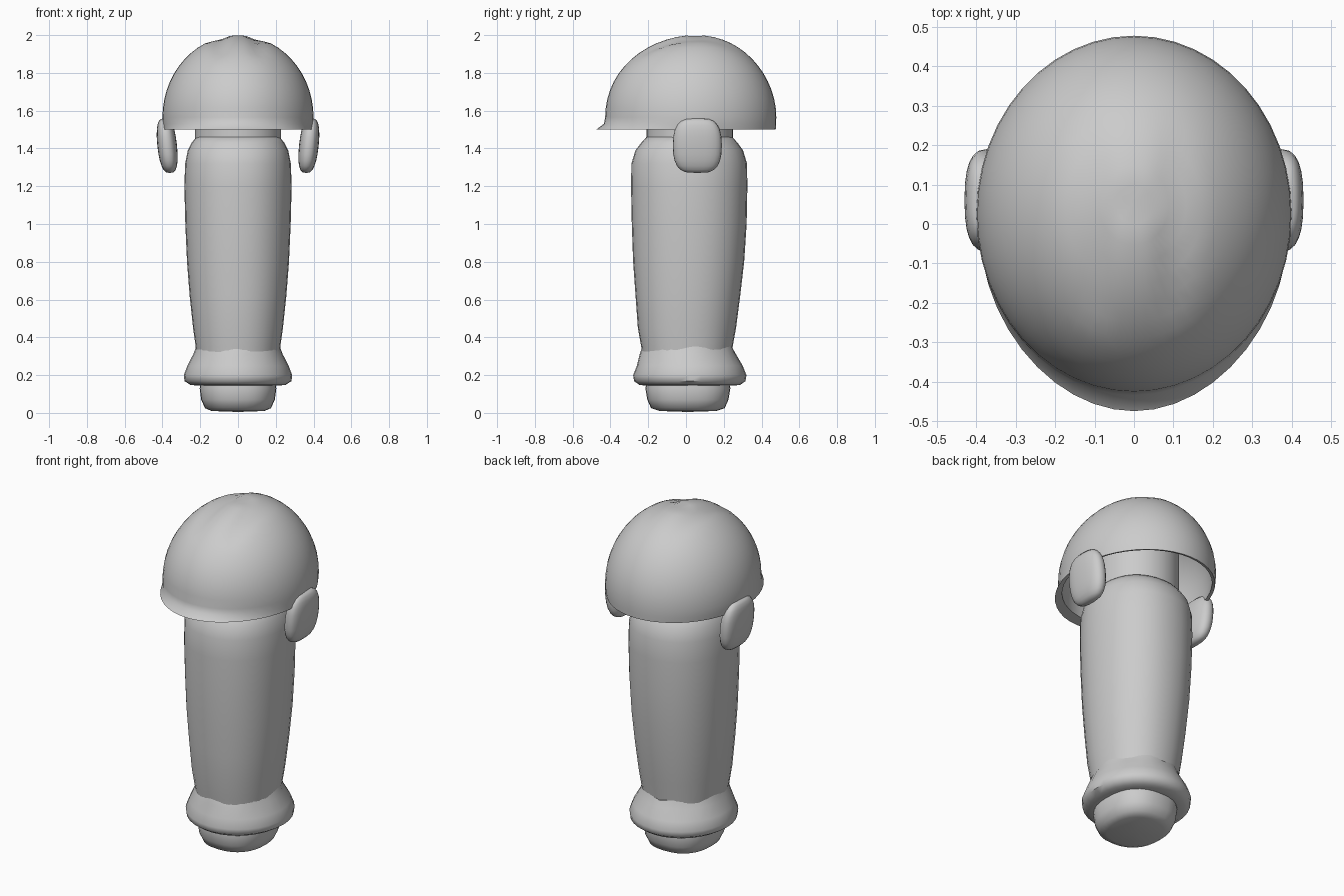
import bpy, bmesh, math

if "Cube" in bpy.data.objects:
    bpy.data.objects.remove(bpy.data.objects["Cube"])

grey = bpy.data.materials.new("plain grey")
grey.use_nodes = True
colour = (0.6, 0.6, 0.6, 1)
grey.diffuse_color = colour
grey.node_tree.nodes["Principled BSDF"].inputs["Base Color"].default_value = colour


def spow(v, e):
    return math.copysign(abs(v) ** e, v)


def loft(name, rings, segs=32, power=2.0, shape=None, angle=50):
    """Stack oval rings (rx, ry, centre y, z); a zero radius closes to a pole."""
    bm = bmesh.new()
    loops = []
    for i, (rx, ry, cy, z) in enumerate(rings):
        if rx == 0:
            loops.append([bm.verts.new((0, cy, z))] * segs)
            continue
        loop = []
        for k in range(segs):
            a = math.tau * k / segs
            p = (rx * spow(math.cos(a), 2 / power),
                 cy + ry * spow(math.sin(a), 2 / power), z)
            loop.append(bm.verts.new(shape(i, a, p) if shape else p))
        loops.append(loop)
    for low, high in zip(loops, loops[1:]):
        for k in range(segs):
            n = (k + 1) % segs
            bm.faces.new(list(dict.fromkeys((low[k], low[n], high[n], high[k]))))
    bmesh.ops.recalc_face_normals(bm, faces=bm.faces)
    mesh = bpy.data.meshes.new(name)
    bm.to_mesh(mesh)
    bm.free()
    mesh.materials.append(grey)
    obj = bpy.data.objects.new(name, mesh)
    bpy.context.collection.objects.link(obj)
    bpy.ops.object.select_all(action="DESELECT")
    obj.select_set(True)
    bpy.context.view_layer.objects.active = obj
    bpy.ops.object.shade_smooth_by_angle(angle=math.radians(angle))
    return obj


# base plug with a rounded underside
loft("base_plug", [(0, 0, 0.01, 0.005), (0.14, 0.15, 0.01, 0.01), (0.175, 0.195, 0.01, 0.025),
                   (0.195, 0.215, 0.01, 0.07), (0.203, 0.225, 0.01, 0.13),
                   (0.19, 0.21, 0.01, 0.2), (0, 0, 0.01, 0.2)], power=2.4)

# flared collar with a wavy upper edge
def wavy(i, a, p):
    return (p[0], p[1], p[2] + (0.012 * math.sin(7 * a) if i == 7 else 0))

loft("flared_collar", [(0, 0, 0.02, 0.15), (0.2, 0.22, 0.02, 0.145), (0.25, 0.265, 0.02, 0.147),
                       (0.283, 0.295, 0.02, 0.168), (0.287, 0.3, 0.02, 0.2),
                       (0.268, 0.28, 0.02, 0.25), (0.237, 0.255, 0.01, 0.31),
                       (0.222, 0.238, 0.01, 0.35), (0, 0, 0.01, 0.35)], shape=wavy)

# tapered body
loft("body", [(0, 0, 0.005, 0.25), (0.212, 0.23, 0.005, 0.25), (0.224, 0.242, 0.005, 0.35),
              (0.238, 0.26, 0.005, 0.45), (0.256, 0.277, 0.01, 0.62), (0.27, 0.294, 0.014, 0.8),
              (0.279, 0.304, 0.017, 1.0), (0.284, 0.308, 0.017, 1.2), (0.28, 0.306, 0.017, 1.32),
              (0.266, 0.285, 0.017, 1.39), (0.245, 0.255, 0.018, 1.43),
              (0.222, 0.228, 0.018, 1.46), (0, 0, 0.018, 1.47)], power=2.15)

# neck rising into the cap
loft("neck", [(0.228, 0.23, 0.02, 1.4), (0.228, 0.23, 0.02, 1.7), (0, 0, 0.02, 1.72)])

# hollow domed cap with a short front brim and a lightly creased crown
steps = 14
def dome(r_x, r_y, height, n):
    rings = []
    for k in range(n):
        t = math.pi / 2 * k / n
        rings.append((r_x * math.cos(t), r_y * math.cos(t),
                      0.025 + 0.025 * math.sin(t) ** 4, 1.565 + height * math.sin(t)))
    return rings

outer = dome(0.4, 0.453, 0.435, steps)[::-1]
inner = dome(0.38, 0.433, 0.41, 8)
rings = ([(0, 0, 0.055, 1.99)] + outer + [(0.398, 0.452, 0.025, 1.53), (0.393, 0.45, 0.025, 1.5),
         (0.378, 0.432, 0.025, 1.505)] + inner + [(0, 0, 0.05, 1.97)])

def cap_shape(i, a, p):
    x, y, z = p
    front = max(0, -math.sin(a))
    if i == steps + 1:
        y -= 0.008 * front ** 2
    elif i == steps + 2:
        y -= 0.05 * front ** 2
        x *= 1 + 0.05 * front * abs(math.cos(a))
    elif i <= 6:
        z -= 0.018 * math.exp(-((abs(x) - 0.1) / 0.04) ** 2) * math.exp(-((y + 0.05) / 0.22) ** 2)
    return (x, y, z)

loft("domed_cap", rings, segs=48, shape=cap_shape, angle=60)

# rounded side pads, leaning outward at the top
for side, label in ((1, "left"), (-1, "right")):
    pad = [(0, 0, 0.06, 1.27)]
    for k in range(1, 12):
        t = math.pi * k / 12
        w = math.sin(t)
        pad.append((0.052 * w ** 0.7, 0.13 * w ** 0.55, 0.06, 1.415 - 0.145 * spow(math.cos(t), 0.85)))
    pad.append((0, 0, 0.06, 1.56))
    obj = loft(label + "_side_pad", pad, segs=24, power=2.5)
    for v in obj.data.vertices:
        v.co.x += side * (0.375 + 0.1 * (v.co.z - 1.415))
